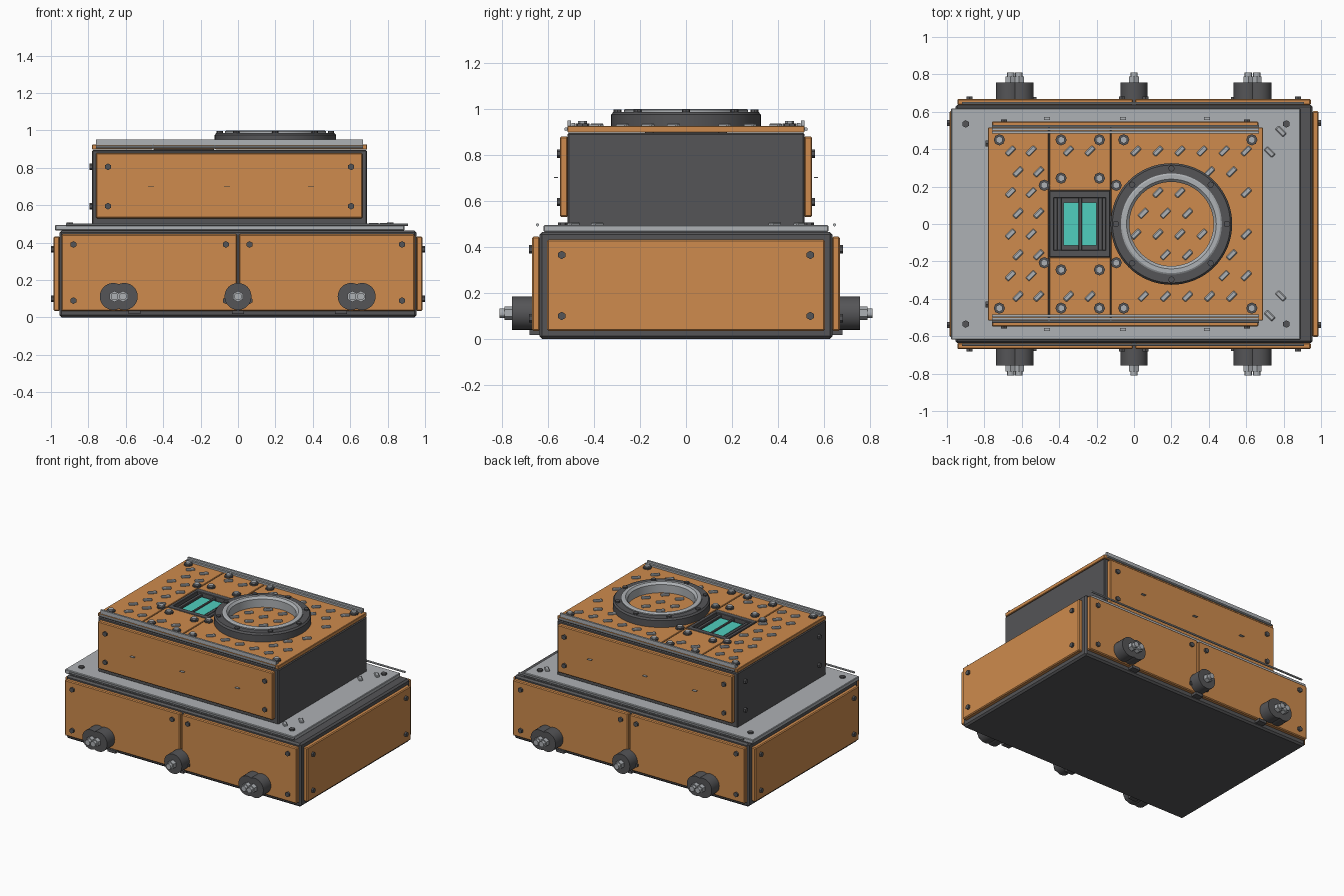
import bpy, bmesh
from math import pi, cos, sin
from mathutils import Matrix, Vector

if "Cube" in bpy.data.objects:
    bpy.data.objects.remove(bpy.data.objects["Cube"])


def material(name, r, g, b):
    m = bpy.data.materials.new(name)
    m.use_nodes = True
    m.diffuse_color = (r, g, b, 1)
    m.node_tree.nodes["Principled BSDF"].inputs["Base Color"].default_value = (r, g, b, 1)
    return m


ORANGE = material("orange paint", 0.62, 0.26, 0.075)
DARK = material("dark metal", 0.09, 0.09, 0.095)
GREY = material("light grey metal", 0.42, 0.44, 0.46)
TEAL = material("teal glass", 0.08, 0.62, 0.52)


def box(bm, x0, x1, y0, y1, z0, z1):
    mid = Vector((x0 + x1, y0 + y1, z0 + z1)) / 2
    size = (abs(x1 - x0), abs(y1 - y0), abs(z1 - z0), 1)
    bmesh.ops.create_cube(bm, size=1, matrix=Matrix.Translation(mid) @ Matrix.Diagonal(size))


def rod(bm, base, direction, length, r, sides=6):
    d = Vector(direction).normalized()
    turn = d.to_track_quat('Z', 'Y').to_matrix().to_4x4()
    mid = Vector(base) + d * length / 2
    bmesh.ops.create_cone(bm, cap_ends=True, segments=sides, radius1=r, radius2=r,
                          depth=length, matrix=Matrix.Translation(mid) @ turn)


def part(name, bm, mat, bevel=0, smooth=False):
    mesh = bpy.data.meshes.new(name)
    bm.to_mesh(mesh)
    bm.free()
    mesh.materials.append(mat)
    ob = bpy.data.objects.new(name, mesh)
    bpy.context.collection.objects.link(ob)
    if bevel:
        mod = ob.modifiers.new("bevel", 'BEVEL')
        mod.width, mod.segments = bevel, 1
    if smooth:
        bpy.ops.object.select_all(action='DESELECT')
        ob.select_set(True)
        bpy.context.view_layer.objects.active = ob
        bpy.ops.object.shade_smooth_by_angle(angle=pi / 6)
    return ob


def boxes(name, mat, items, bevel=0):
    bm = bmesh.new()
    for item in items:
        box(bm, *item)
    return part(name, bm, mat, bevel)


def washer(name, mat, x, profile):
    """Spin a closed radius/height profile about the vertical line at x."""
    bm = bmesh.new()
    vs = [bm.verts.new((x + r, 0, z)) for r, z in profile]
    es = [bm.edges.new((a, b)) for a, b in zip(vs, vs[1:] + vs[:1])]
    bmesh.ops.spin(bm, geom=vs + es, cent=(x, 0, 0), axis=(0, 0, 1), angle=2 * pi, steps=64)
    bmesh.ops.remove_doubles(bm, verts=bm.verts, dist=1e-4)
    bmesh.ops.recalc_face_normals(bm, faces=bm.faces)
    return part(name, bm, mat, smooth=True)


SIDES = (-1, 1)

# Main housings
boxes("lower_housing", DARK, [(-0.955, 0.955, -0.637, 0.637, 0, 0.465)], 0.012)
boxes("deck_plate", GREY, [(-0.978, 0.89, -0.618, 0.618, 0.465, 0.495)], 0.004)
boxes("upper_housing", DARK, [(-0.78, 0.69, -0.515, 0.515, 0.49, 0.895)], 0.006)

# Orange cladding panels
boxes("lower_long_panels", ORANGE,
      [(s * 0.006, s * 0.945, t * 0.635, t * 0.668, 0.035, 0.445) for s in SIDES for t in SIDES], 0.006)
boxes("lower_end_panels", ORANGE,
      [(s * 0.953, s * 0.987, -0.603, 0.603, 0.035, 0.432) for s in SIDES], 0.006)
boxes("upper_long_panels", ORANGE,
      [(-0.76, 0.665, t * 0.513, t * 0.548, 0.53, 0.88) for t in SIDES], 0.006)

# Roof plates, split around the window opening
boxes("roof_plates", ORANGE,
      [(-0.78, -0.457, -0.515, 0.515, 0.897, 0.925),
       (-0.122, 0.69, -0.515, 0.515, 0.897, 0.925)]
      + [(-0.453, -0.126, t * 0.178, t * 0.515, 0.897, 0.925) for t in SIDES], 0.003)

# Window with twin panes
boxes("window_frame", DARK,
      [(-0.452, -0.127, t * 0.14, t * 0.178, 0.89, 0.927) for t in SIDES]
      + [(x - w, x + w, -0.145, 0.145, 0.89, z) for x, w, z in
         ((-0.44, 0.012, 0.927), (-0.4, 0.012, 0.915), (-0.288, 0.009, 0.915),
          (-0.18, 0.012, 0.915), (-0.14, 0.013, 0.927))], 0.003)
boxes("window_panes", TEAL,
      [(x - 0.04, x + 0.04, -0.115, 0.115, 0.89, 0.908) for x in (-0.338, -0.24)])

# Roof ring with inner collar and bolts
RING_X = 0.2
washer("roof_ring", DARK, RING_X,
       [(0.268, 0.92), (0.325, 0.92), (0.325, 0.975), (0.315, 0.987), (0.268, 0.987)])
washer("ring_collar", GREY, RING_X,
       [(0.225, 0.92), (0.27, 0.92), (0.27, 0.995), (0.262, 1.0), (0.24, 1.0), (0.225, 0.985)])
bm = bmesh.new()
for i in range(8):
    a = i * pi / 4
    rod(bm, (RING_X + 0.297 * cos(a), 0.297 * sin(a), 0.985), (0, 0, 1), 0.012, 0.017, 8)
part("ring_bolts", bm, DARK)

# Panel and deck bolts
bm = bmesh.new()
for t in SIDES:
    for z in (0.09, 0.39):
        for x in (-0.88, -0.065, 0.062, 0.877):
            rod(bm, (x, t * 0.66, z), (0, t, 0), 0.021, 0.018)
    for z in (0.595, 0.805):
        for x in (-0.695, 0.605):
            rod(bm, (x, t * 0.54, z), (0, t, 0), 0.02, 0.018)
    for s in SIDES:
        for z in (0.1, 0.365):
            rod(bm, (s * 0.98, t * 0.54, z), (s, 0, 0), 0.02, 0.018)
    for x in (-0.9, 0.815):
        rod(bm, (x, t * 0.535, 0.49), (0, 0, 1), 0.017, 0.02)
    for z in (0.595, 0.805):
        rod(bm, (-0.775, t * 0.43, z), (-1, 0, 0), 0.02, 0.018)
part("panel_bolts", bm, DARK)

# Roof bolts: dark washers under grey hex heads
spots = [(x, 0.45) for x in (-0.72, -0.39, -0.185, -0.055, 0.63)]
spots += [(-0.48, 0.207), (-0.39, 0.245), (-0.185, 0.245), (-0.095, 0.207)]
low, high = bmesh.new(), bmesh.new()
for x, y in spots:
    for t in SIDES:
        rod(low, (x, t * y, 0.92), (0, 0, 1), 0.015, 0.03, 8)
        rod(high, (x, t * y, 0.93), (0, 0, 1), 0.016, 0.02)
part("roof_bolt_washers", low, DARK)
part("roof_bolt_heads", high, GREY)


# Raised slanted treads
def tread(bm, x, y, z, angle):
    place = Matrix.Translation((x, y, z)) @ Matrix.Rotation(angle, 4, 'Z')
    bmesh.ops.create_cube(bm, size=1, matrix=place @ Matrix.Diagonal((0.06, 0.028, 0.016, 1)))


bm = bmesh.new()
for row in range(8):
    y = 0.39 - row * 0.111
    shift = 0.04 * (row % 2)
    columns = [-0.66 + shift, -0.55 + shift] + [0.01 + shift + i * 0.118 for i in range(6 - row % 2)]
    if row in (0, 7):
        columns += [-0.35, -0.235]
    for x in columns:
        if not 0.21 < ((x - RING_X) ** 2 + y * y) ** 0.5 < 0.34:
            tread(bm, x, y, 0.929, pi / 4)
part("roof_treads", bm, GREY, 0.005)
bm = bmesh.new()
for x, y in ((0.785, 0.495), (0.725, 0.385), (0.785, -0.385), (0.725, -0.49)):
    tread(bm, x, y, 0.498, -pi / 4)
part("deck_treads", bm, GREY, 0.005)

# Edge rails on the roof and along the deck
bm = bmesh.new()
for t in SIDES:
    box(bm, -0.76, 0.668, t * 0.483, t * 0.497, 0.92, 0.938)
    box(bm, -0.76, 0.668, t * 0.5, t * 0.514, 0.92, 0.95)
    rod(bm, (-0.76, t * 0.521, 0.912), (1, 0, 0), 1.428, 0.008, 8)
part("roof_rails", bm, GREY)
bm = bmesh.new()
for t in SIDES:
    rod(bm, (-0.92, t * 0.645, 0.496), (1, 0, 0), 1.83, 0.007, 8)
part("deck_rods", bm, GREY)
boxes("panel_tabs", GREY,
      [(x - 0.016, x + 0.016, t * 0.555, t * 0.573, 0.7, 0.703)
       for x in (-0.465, -0.06, 0.39) for t in SIDES])

# Connectors: dark sockets with grey threaded tips
bodies, tips = bmesh.new(), bmesh.new()
for t in SIDES:
    for x in (-0.66, -0.615, 0, 0.612, 0.657):
        wide = x and (0.007 if x in (-0.615, 0.657) else -0.007)
        rod(bodies, (x + wide, t * 0.65, 0.112), (0, t, 0), 0.106, 0.072, 32)
        rod(tips, (x, t * 0.75, 0.112), (0, t, 0), 0.038, 0.03)
        rod(tips, (x, t * 0.75, 0.112), (0, t, 0), 0.06, 0.02, 12)
part("connector_sockets", bodies, DARK, smooth=True)
part("connector_tips", tips, GREY, smooth=True)
boxes("socket_clips", DARK,
      [(x - 0.032, x + 0.032, t * 0.63, t * 0.68, 0.018, 0.038)
       for x in (-0.553, 0, 0.55) for t in SIDES])
